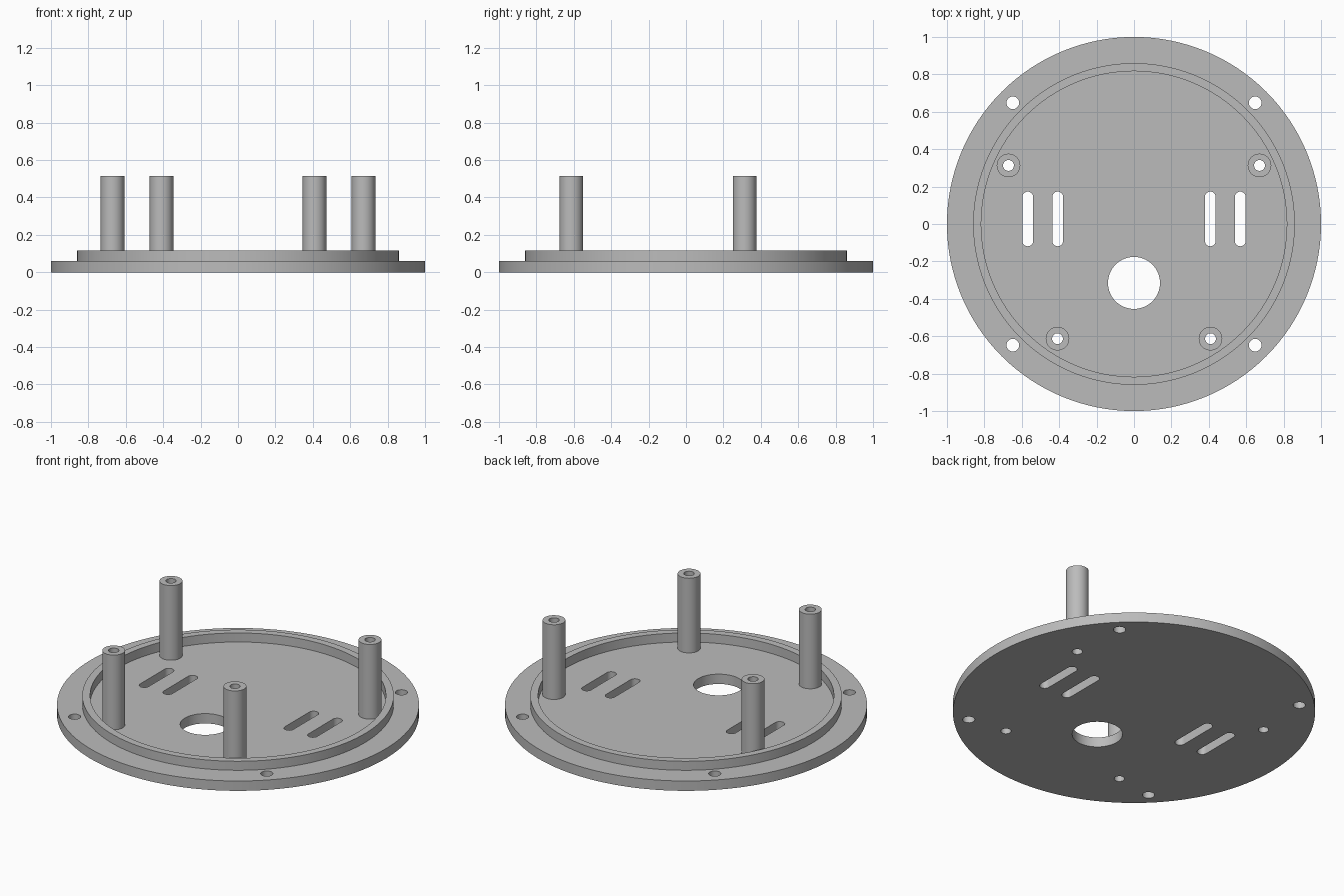
import bpy
import bmesh
import math
from mathutils import Matrix, Vector

old = bpy.data.objects.get("Cube")
if old:
    bpy.data.objects.remove(old, do_unlink=True)

grey = bpy.data.materials.new("plain_grey")
grey.use_nodes = True
COLOUR = (0.5, 0.5, 0.5, 1)
grey.diffuse_color = COLOUR
grey.node_tree.nodes["Principled BSDF"].inputs["Base Color"].default_value = COLOUR

FLOOR, LIP, POST_TOP = 0.06, 0.115, 0.515
BORE = 0.029


def add_object(name, bm, location=(0, 0, 0)):
    bmesh.ops.recalc_face_normals(bm, faces=bm.faces)
    mesh = bpy.data.meshes.new(name)
    bm.to_mesh(mesh)
    bm.free()
    mesh.materials.append(grey)
    obj = bpy.data.objects.new(name, mesh)
    obj.location = location
    bpy.context.collection.objects.link(obj)
    return obj


def lathe(name, profile, steps, closed, location=(0, 0, 0)):
    """Spin an (r, z) profile around the z axis."""
    bm = bmesh.new()
    verts = [bm.verts.new((r, 0, z)) for r, z in profile]
    edges = [bm.edges.new(pair) for pair in zip(verts, verts[1:])]
    if closed:
        edges.append(bm.edges.new((verts[-1], verts[0])))
    bmesh.ops.spin(bm, geom=verts + edges, axis=(0, 0, 1), cent=(0, 0, 0),
                   angle=math.tau, steps=steps, use_merge=True)
    bmesh.ops.remove_doubles(bm, verts=bm.verts, dist=1e-5)
    if not closed:
        # Cap the open rims with flat discs
        rims = [e for e in bm.edges if e.is_boundary]
        bmesh.ops.holes_fill(bm, edges=rims, sides=0)
    return add_object(name, bm, location)


def add_prism(bm, x, y, radius, half_length=0, steps=32):
    """Vertical round or slot-shaped cutter through the plate."""
    outline = []
    for side in (1, -1):
        for i in range(steps // 2 + 1):
            a = math.pi * i / (steps // 2) + (0 if side > 0 else math.pi)
            outline.append(Vector((x + radius * math.cos(a),
                                   y + side * half_length + radius * math.sin(a), -0.1)))
    if half_length == 0:
        outline = [p for i, p in enumerate(outline) if (p - outline[i - 1]).length > 1e-4]
    face = bm.faces.new([bm.verts.new(p) for p in outline])
    ext = bmesh.ops.extrude_face_region(bm, geom=[face])
    top = [g for g in ext["geom"] if isinstance(g, bmesh.types.BMVert)]
    bmesh.ops.translate(bm, verts=top, vec=(0, 0, 0.4))


# Round base with a raised lip
base = lathe("base_plate", [(1, 0), (1, FLOOR), (0.86, FLOOR), (0.86, LIP),
                            (0.817, LIP), (0.817, FLOOR)], 128, False)

# Openings: cable hole, then mirrored slots, screw holes and post bores
posts = {"back": (0.671, 0.313), "front": (0.409, -0.613)}
bm = bmesh.new()
add_prism(bm, 0, -0.315, 0.139, steps=64)
for s in (-1, 1):
    for x in (0.408, 0.568):
        add_prism(bm, s * x, 0.027, 0.029, 0.117)
    for y in (-0.648, 0.648):
        add_prism(bm, s * 0.648, y, 0.034)
    for x, y in posts.values():
        add_prism(bm, s * x, y, BORE)
cutter = add_object("opening_cutter", bm)

cut = base.modifiers.new("openings", "BOOLEAN")
cut.operation = "DIFFERENCE"
cut.solver = "EXACT"
cut.object = cutter
bpy.context.view_layer.objects.active = base
base.select_set(True)
bpy.ops.object.modifier_apply(modifier=cut.name)
bpy.data.objects.remove(cutter, do_unlink=True)

# Four hollow posts standing on the floor
parts = [base]
for end, (x, y) in posts.items():
    for side, s in (("left", 1), ("right", -1)):
        parts.append(lathe(f"{end}_{side}_post",
                           [(BORE, FLOOR), (0.063, FLOOR), (0.063, POST_TOP), (BORE, POST_TOP)],
                           32, True, (s * x, y, 0)))

# Smooth round walls, keep rims sharp
bpy.ops.object.select_all(action="DESELECT")
for obj in parts:
    obj.select_set(True)
bpy.context.view_layer.objects.active = base
bpy.ops.object.shade_smooth_by_angle(angle=math.radians(30))
